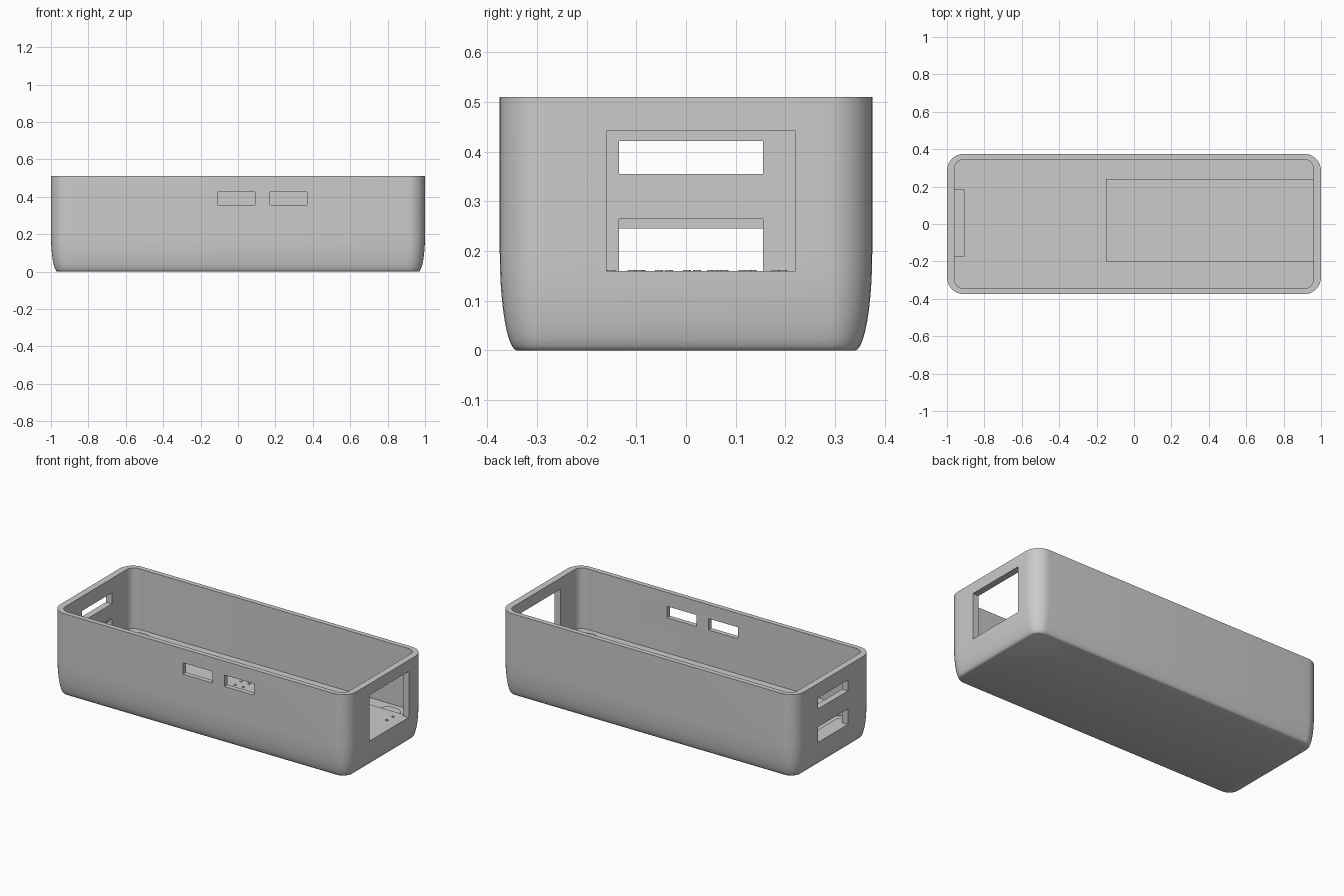
import bpy, bmesh, math

cube = bpy.data.objects.get("Cube")
if cube:
    bpy.data.objects.remove(cube, do_unlink=True)

grey = bpy.data.materials.new("plain_grey")
grey.use_nodes = True
grey.diffuse_color = (0.6, 0.6, 0.6, 1)
grey.node_tree.nodes["Principled BSDF"].inputs["Base Color"].default_value = (0.6, 0.6, 0.6, 1)


def add_object(name, bm):
    bmesh.ops.recalc_face_normals(bm, faces=bm.faces)
    mesh = bpy.data.meshes.new(name)
    bm.to_mesh(mesh)
    bm.free()
    mesh.materials.append(grey)
    obj = bpy.data.objects.new(name, mesh)
    bpy.context.collection.objects.link(obj)
    return obj


def box(name, x, y, z):
    """Box from three (low, high) ranges."""
    bm = bmesh.new()
    bmesh.ops.create_cube(bm, size=1)
    for v in bm.verts:
        v.co = [lo + (c + 0.5) * (hi - lo) for c, (lo, hi) in zip(v.co, (x, y, z))]
    return add_object(name, bm)


def discs(name, places, radius, z, sides):
    """Short upright cylinders at the (x, y) places, between two heights."""
    bm = bmesh.new()
    for x, y in places:
        made = bmesh.ops.create_cone(bm, cap_ends=True, segments=sides, radius1=radius,
                                     radius2=radius, depth=z[1] - z[0])
        bmesh.ops.translate(bm, verts=made["verts"], vec=(x, y, sum(z) / 2))
    return add_object(name, bm)


def ring(bm, hx, hy, r, z, steps=8):
    """Rounded rectangle loop of vertices."""
    loop = []
    for q, (sx, sy) in enumerate(((1, 1), (-1, 1), (-1, -1), (1, -1))):
        for i in range(steps + 1):
            a = (q + i / steps) * math.pi / 2
            loop.append(bm.verts.new((sx * (hx - r) + r * math.cos(a),
                                      sy * (hy - r) + r * math.sin(a), z)))
    return loop


# Case: rounded outer skin, flat rim, then the inner walls down to the floor
FLOOR, TOP = 0.14, 0.51
bm = bmesh.new()
rings = []
for i in range(11):
    a = i / 10 * math.pi / 2
    inset = 0.035 * (1 - math.sin(a))
    rings.append(ring(bm, 1 - inset, 0.375 - inset, 0.09 - inset, 0.2 * (1 - math.cos(a))))
rings.append(ring(bm, 1, 0.375, 0.09, TOP))
rings.append(ring(bm, 0.96, 0.345, 0.05, TOP))
rings.append(ring(bm, 0.96, 0.345, 0.05, FLOOR))
for low, high in zip(rings, rings[1:]):
    for i in range(len(low)):
        j = (i + 1) % len(low)
        bm.faces.new((low[i], low[j], high[j], high[i]))
bm.faces.new(rings[0])
bm.faces.new(rings[-1])
case = add_object("case", bm)

# Openings: two front slots, a large end window, two stacked slots at the other end
SLOT_Y = (-0.135, 0.155)
cutters = [
    box("front_slot_a", (-0.11, 0.09), (-0.45, -0.3), (0.355, 0.425)),
    box("front_slot_b", (0.17, 0.37), (-0.45, -0.3), (0.355, 0.425)),
    box("end_window", (0.9, 1.1), (-0.16, 0.22), (0.16, 0.442)),
    box("upper_end_slot", (-1.1, -0.9), SLOT_Y, (0.355, 0.422)),
    box("lower_end_slot", (-1.1, -0.9), SLOT_Y, (0.15, 0.245)),
    box("lower_slot_recess", (-0.98, -0.9), SLOT_Y, (0.15, 0.265)),
]
for cutter in cutters:
    cutter.hide_render = True
    mod = case.modifiers.new(cutter.name, "BOOLEAN")
    mod.operation, mod.solver, mod.object = "DIFFERENCE", "EXACT", cutter
bpy.context.view_layer.update()
cut_mesh = bpy.data.meshes.new_from_object(
    case.evaluated_get(bpy.context.evaluated_depsgraph_get()))
case.modifiers.clear()
case.data = cut_mesh
for cutter in cutters:
    bpy.data.objects.remove(cutter, do_unlink=True)

# Smooth shading with sharp edges
bpy.ops.object.select_all(action="DESELECT")
case.select_set(True)
bpy.context.view_layer.objects.active = case
bpy.ops.object.shade_smooth_by_angle(angle=math.radians(30))

# Low round pads near the floor corners
corners = [(sx * 0.845, y) for sx in (-1, 1) for y in (-0.255, 0.258)]
pads = discs("floor_pads", corners, 0.05, (FLOOR - 0.01, FLOOR + 0.006), 40)
for v in pads.data.vertices:
    centre = math.copysign(0.845, v.co.x)
    v.co.x = centre + (v.co.x - centre) * 1.28

# Mounting plate, end ledge and pin dots
PLATE = 0.158
box("mounting_plate", (-0.15, 0.965), (-0.2, 0.24), (FLOOR - 0.01, PLATE))
box("end_ledge", (-0.965, -0.905), (-0.175, 0.185), (FLOOR - 0.01, 0.15))
pins = [(x, -0.09 + 0.056 * i) for x in (-0.035, 0.02) for i in range(5)]
pins += [(0.64 + 0.053 * c, -0.09 - 0.02 * c + 0.056 * i) for c in (0, 1) for i in range(5)]
pins += [(0.92, y) for y in (-0.15, -0.095, 0.125, 0.18)]
pins += [(0.165, 0.075), (0.195, 0.05), (0.725, 0.195), (0.725, -0.16)]
discs("pin_dots", pins, 0.008, (PLATE - 0.005, PLATE + 0.004), 12)
